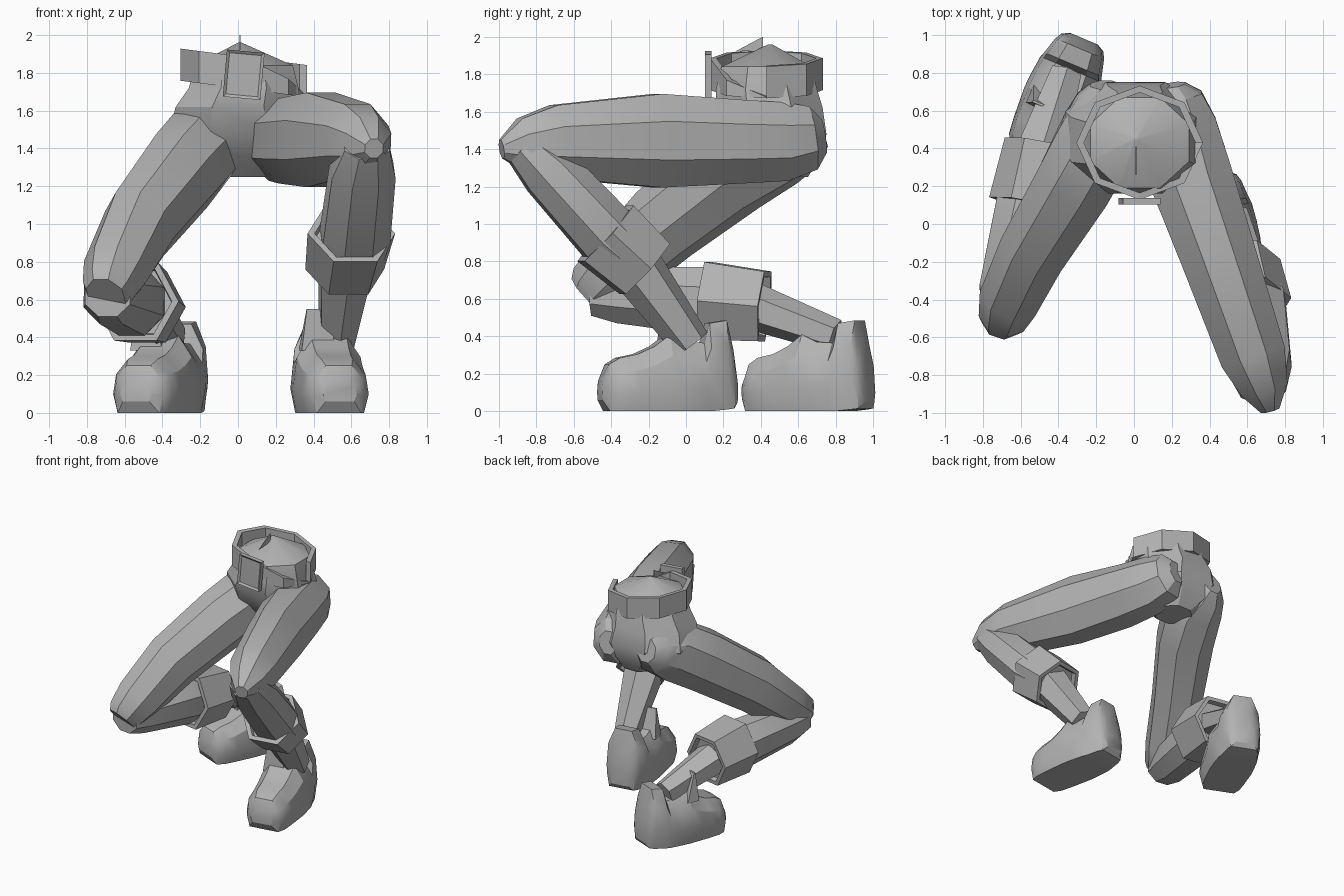
import bpy, bmesh, math
from mathutils import Vector, Matrix

cube = bpy.data.objects.get("Cube")
if cube:
    bpy.data.objects.remove(cube, do_unlink=True)

grey = bpy.data.materials.new("plain grey")
grey.use_nodes = True
colour = (0.45, 0.45, 0.45, 1)
grey.diffuse_color = colour
grey.node_tree.nodes["Principled BSDF"].inputs["Base Color"].default_value = colour
UP = Vector((0, 0, 1))


def finish(name, bm):
    bmesh.ops.recalc_face_normals(bm, faces=bm.faces)
    mesh = bpy.data.meshes.new(name)
    bm.to_mesh(mesh)
    bm.free()
    mesh.materials.append(grey)
    mesh.shade_smooth()
    mesh.set_sharp_from_angle(angle=math.radians(30))
    obj = bpy.data.objects.new(name, mesh)
    bpy.context.collection.objects.link(obj)


def skin(name, rings):
    """Join equal-length rings of points into one capped surface."""
    bm = bmesh.new()
    loops = [[bm.verts.new(p) for p in ring] for ring in rings]
    n = len(loops[0])
    for low, high in zip(loops, loops[1:]):
        for i in range(n):
            j = (i + 1) % n
            bm.faces.new((low[i], low[j], high[j], high[i]))
    bm.faces.new(loops[0])
    bm.faces.new(loops[-1])
    finish(name, bm)


def tube(name, stations, sides=8, flat=True, axis=None):
    """Loft along stations of (x, y, z, half width, half depth)."""
    pts = [Vector(s[:3]) for s in stations]
    grow = 1 / math.cos(math.pi / sides) if flat else 1
    rings = []
    for i, (x, y, z, a, b) in enumerate(stations):
        t = axis or pts[min(i + 1, len(pts) - 1)] - pts[max(i - 1, 0)]
        t = t.normalized()
        side = t.cross(UP)
        side = side.normalized() if side.length > 0.01 else Vector((1, 0, 0))
        over = side.cross(t)
        angles = [(k + 0.5 * flat) * math.tau / sides for k in range(sides)]
        rings.append([pts[i] + grow * (side * a * math.cos(q) + over * b * math.sin(q))
                      for q in angles])
    skin(name, rings)


def cuff(name, start, end, a, b):
    """Six-sided tapering band with a shallow recess at both ends."""
    p, q = Vector(start), Vector(end)
    spec = ((0.12, 0.8), (0, 0.84), (0, 1), (1, 0.9), (1, 0.76), (0.88, 0.72))
    tube(name, [(*p.lerp(q, t), a * s, b * s) for t, s in spec],
         sides=6, flat=False, axis=q - p)


def shoe(side, toe, heel, tongue):
    """Chunky shoe with a dipped collar, a raised heel and a pointed tongue."""
    toe, heel = Vector(toe), Vector(heel)
    along = (heel - toe).normalized()
    across = along.cross(UP)
    spec = ((0, .09, .06, .17), (.05, .14, 0, .25), (.13, .17, 0, .285),
            (.26, .18, 0, .305), (.38, .185, 0, .345), (.5, .19, 0, .41),
            (.62, .185, 0, .37), (.75, .175, 0, .365), (.79, .165, 0, .47),
            (.92, .14, .01, .485), (.97, .12, .015, .33), (1, .08, .05, .19))
    outline = ((-.85, 0), (-1, .35), (-.9, .72), (-.5, 1),
               (.5, 1), (.9, .72), (1, .35), (.85, 0))
    rings = []
    for s, w, low, high in spec:
        c = toe.lerp(heel, s)
        rings.append([c + across * w * u + UP * (low + (high - low) * v)
                      for u, v in outline])
    skin(side + "_shoe", rings)
    # Tongue rising in front of the ankle
    base = toe.lerp(heel, tongue + .04) - across * .06
    tip = toe.lerp(heel, tongue) - across * .06
    corners = [(-1, -1), (1, -1), (1, 1), (-1, 1)]
    skin(side + "_shoe_tongue",
         [[c + UP * z + across * u * w + along * v * d for u, v in corners]
          for c, z, w, d in ((base, .33, .09, .05), (tip, .55, .06, .006))])


# Hips with a domed top, narrowing to the crotch
tube("hips", [(.01, .45, 1.96, .01, .01), (.03, .43, 1.84, .26, .24),
              (.03, .43, 1.72, .29, .27), (.0, .445, 1.62, .33, .285),
              (.01, .485, 1.48, .375, .265), (.02, .51, 1.36, .28, .21),
              (.05, .52, 1.25, .14, .13)], axis=-UP)

# Left leg, knee raised
tube("left_thigh", [(.2, .735, 1.47, .07, .09), (.21, .67, 1.46, .15, .17),
                    (.24, .52, 1.44, .195, .21), (.3, .25, 1.44, .22, .225),
                    (.44, -.15, 1.445, .2, .25), (.63, -.7, 1.44, .175, .195),
                    (.69, -.87, 1.42, .125, .145), (.72, -.985, 1.4, .05, .05)])
tube("left_shin", [(.68, -.87, 1.42, .12, .11), (.66, -.73, 1.28, .17, .15),
                   (.62, -.42, .94, .18, .165), (.6, -.35, .86, .17, .16)])
cuff("left_cuff", (.6, -.43, .95), (.565, -.22, .76), .235, .23)
tube("left_ankle", [(.57, -.29, .8, .14, .13), (.52, .03, .36, .085, .09)], sides=6)
shoe("left", (.54, -.46, 0), (.42, .265, 0), .48)

# Right leg, kneeling
tube("right_thigh", [(-.15, .735, 1.5, .08, .09), (-.15, .66, 1.48, .15, .17),
                     (-.18, .48, 1.43, .21, .23), (-.3, .24, 1.28, .205, .23),
                     (-.52, -.12, 1.0, .18, .21), (-.65, -.38, .75, .16, .175),
                     (-.69, -.49, .65, .125, .15), (-.7, -.52, .62, .1, .12)])
tube("right_shin", [(-.69, -.5, .62, .12, .11), (-.67, -.35, .62, .15, .15),
                    (-.56, .1, .59, .17, .18), (-.54, .2, .58, .16, .16)])
cuff("right_cuff", (-.54, .1, .59), (-.48, .42, .56), .23, .24)
tube("right_ankle", [(-.5, .36, .56, .13, .11), (-.36, .8, .4, .08, .08)], sides=6)
shoe("right", (-.54, .33, 0), (-.265, .98, 0), .42)


# Belt: tilted open octagonal band
def belt_point(k, r, top):
    q = k * math.pi / 4
    x = .03 + r * math.cos(q)
    y = .43 + r * .9 * math.sin(q)
    return Vector((x, y, 1.715 - .13 * (x - .03) + .17 * top))


band = [(.335, 0), (.335, 1), (.295, 1), (.295, 0)]
skin("belt", [[belt_point(k, r, top) for r, top in band] for k in range(7)])

# Belt end tapering to a point at the left hip
heights = ((6, 1), (7, .5), (8, .04))
skin("belt_end", [[belt_point(k, r, top * h) for r, top in band] for k, h in heights])

# Buckle with a recessed centre
bm = bmesh.new()
bmesh.ops.create_cube(bm, size=1, matrix=Matrix.Translation((.03, .12, 1.79))
                      @ Matrix.Rotation(.09, 4, 'Y')
                      @ Matrix.Diagonal((.2, .035, .25, 1)))
bm.normal_update()
front = [f for f in bm.faces if f.normal.y < -.9]
bmesh.ops.inset_region(bm, faces=front, thickness=.022)
bmesh.ops.translate(bm, verts=front[0].verts, vec=(0, .012, 0))
finish("buckle", bm)

# Small upright sliver on the waist
skin("waist_sliver", [[(x, .26, 1.92), (x, .41, 2), (x, .41, 1.93)] for x in (.007, .013)])
